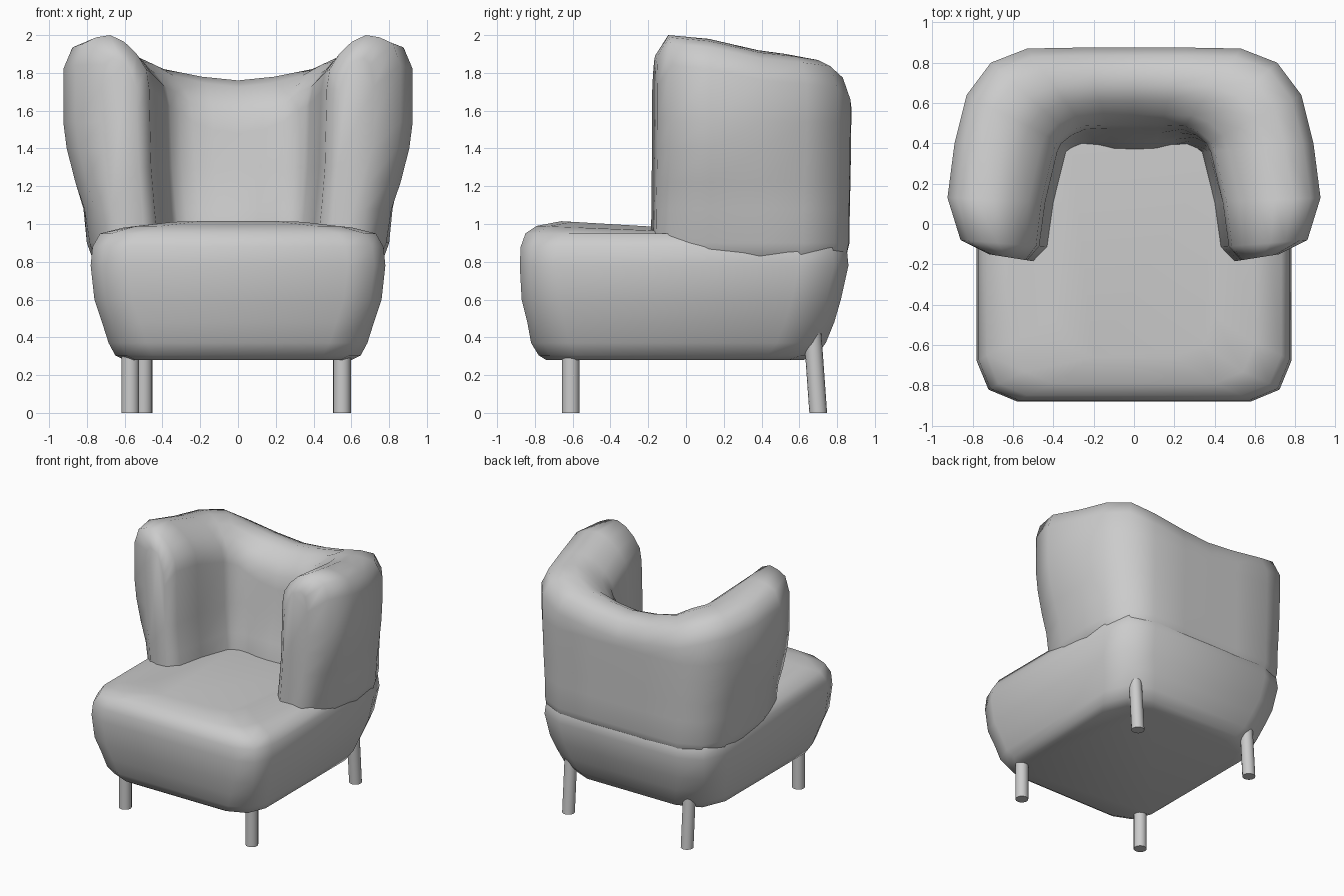
import bpy, bmesh, math
from mathutils import Vector

cube = bpy.data.objects.get("Cube")
if cube:
    bpy.data.objects.remove(cube, do_unlink=True)

fabric = bpy.data.materials.new("plain_grey")
fabric.use_nodes = True
grey = (0.6, 0.6, 0.6, 1)
fabric.diffuse_color = grey
fabric.node_tree.nodes["Principled BSDF"].inputs["Base Color"].default_value = grey


def loft(name, rings, smooth_angle):
    """Skin a list of equal closed rings and cap both ends."""
    bm = bmesh.new()
    rows = [[bm.verts.new(p) for p in ring] for ring in rings]
    n = len(rows[0])
    for a, b in zip(rows, rows[1:]):
        for i in range(n):
            j = (i + 1) % n
            bm.faces.new((a[i], a[j], b[j], b[i]))
    bm.faces.new(rows[0])
    bm.faces.new(rows[-1])
    bmesh.ops.recalc_face_normals(bm, faces=bm.faces)
    mesh = bpy.data.meshes.new(name)
    bm.to_mesh(mesh)
    bm.free()
    mesh.materials.append(fabric)
    obj = bpy.data.objects.new(name, mesh)
    bpy.context.collection.objects.link(obj)
    bpy.ops.object.select_all(action='DESELECT')
    obj.select_set(True)
    bpy.context.view_layer.objects.active = obj
    bpy.ops.object.shade_smooth_by_angle(angle=math.radians(smooth_angle))
    return obj


# Seat: stacked rounded rectangles
def seat_ring(z, half, front, back, slope=0.0):
    pts = []
    corners = [(1, front, 0.2, -90), (1, back, 0.26, 0),
               (-1, back, 0.26, 90), (-1, front, 0.2, 180)]
    for side, y, r, start in corners:
        cy = y + r if y == front else y - r
        for k in range(3):
            a = math.radians(start + 45 * k)
            px = side * (half - r) + r * math.cos(a)
            py = cy + r * math.sin(a)
            pts.append(Vector((px, py, z - slope * (py - front))))
    return pts


seat_levels = [
    (0.28, 0.60, -0.74, 0.62), (0.305, 0.65, -0.78, 0.69),
    (0.37, 0.685, -0.82, 0.74), (0.48, 0.72, -0.84, 0.785),
    (0.60, 0.76, -0.87, 0.82), (0.78, 0.78, -0.88, 0.86),
    (0.88, 0.77, -0.875, 0.85), (0.95, 0.73, -0.85, 0.80),
]
seat = [seat_ring(*level) for level in seat_levels]
seat.append(seat_ring(0.99, 0.60, -0.79, 0.70, 0.04))
seat.append(seat_ring(1.015, 0.40, -0.66, 0.60, 0.06))
loft("seat", seat, 70)


# Wrap-around back: sections from outside to inside, swept round a U
def back_section(outer, inner, top, flare, lean):
    o, i = Vector(outer), Vector(inner)
    across = (i - o).normalized()
    pts = []

    def add(p, z):
        pts.append(Vector((p.x, p.y, z)))

    for z, amount in ((0.74, 1.2), (0.90, 1.0), (1.08, 0.8), (1.22, 0.46),
                      (1.40, 0.13), (1.54, 0.0)):
        push = across * flare * amount
        if z < 0.8:
            push = push + across * 0.04
        add(o + push, z)
    for t, drop in ((0, 0.16), (0.1, 0.045), (0.28, 0.012), (0.47, 0.0),
                    (0.66, 0.035), (0.83, 0.10), (0.96, 0.18), (1, 0.28)):
        add(o.lerp(i, t), top - drop)
    for z, amount in ((1.30, 0.25), (1.08, 0.7), (0.93, 1.1), (0.74, 1.1)):
        add(i + across * lean * amount, z)
    return pts


stations = [
    ((0.72, -0.15), (0.53, -0.18), 1.89, 0.06, 0.03),
    ((0.86, -0.08), (0.47, -0.11), 2.00, 0.13, 0.04),
    ((0.925, 0.13), (0.44, 0.11), 1.98, 0.14, 0.04),
    ((0.89, 0.40), (0.38, 0.36), 1.92, 0.09, 0.04),
    ((0.83, 0.64), (0.36, 0.40), 1.90, 0.05, 0.05),
    ((0.71, 0.80), (0.31, 0.44), 1.88, 0.02, 0.06),
    ((0.53, 0.87), (0.24, 0.47), 1.82, 0.01, 0.09),
    ((0.25, 0.875), (0.13, 0.475), 1.78, 0.01, 0.10),
    ((0.0, 0.875), (0.0, 0.475), 1.76, 0.01, 0.10),
]
half_back = [back_section(*s) for s in stations]
mirrored = [[Vector((-p.x, p.y, p.z)) for p in ring] for ring in half_back[-2::-1]]
loft("wing_back", half_back + mirrored, 80)


# Legs: slim round pegs, the rear pair raked
def leg(name, foot, top):
    def circle(c):
        return [Vector((c[0] + 0.047 * math.cos(a), c[1] + 0.047 * math.sin(a), c[2]))
                for a in (math.tau * k / 16 for k in range(16))]
    loft(name, [circle(foot), circle(top)], 40)


leg("front_left_leg", (0.55, -0.61, 0), (0.55, -0.61, 0.32))
leg("front_right_leg", (-0.57, -0.61, 0), (-0.57, -0.61, 0.32))
leg("rear_left_leg", (0.55, 0.70, 0), (0.55, 0.67, 0.42))
leg("rear_right_leg", (-0.50, 0.70, 0), (-0.50, 0.67, 0.42))
